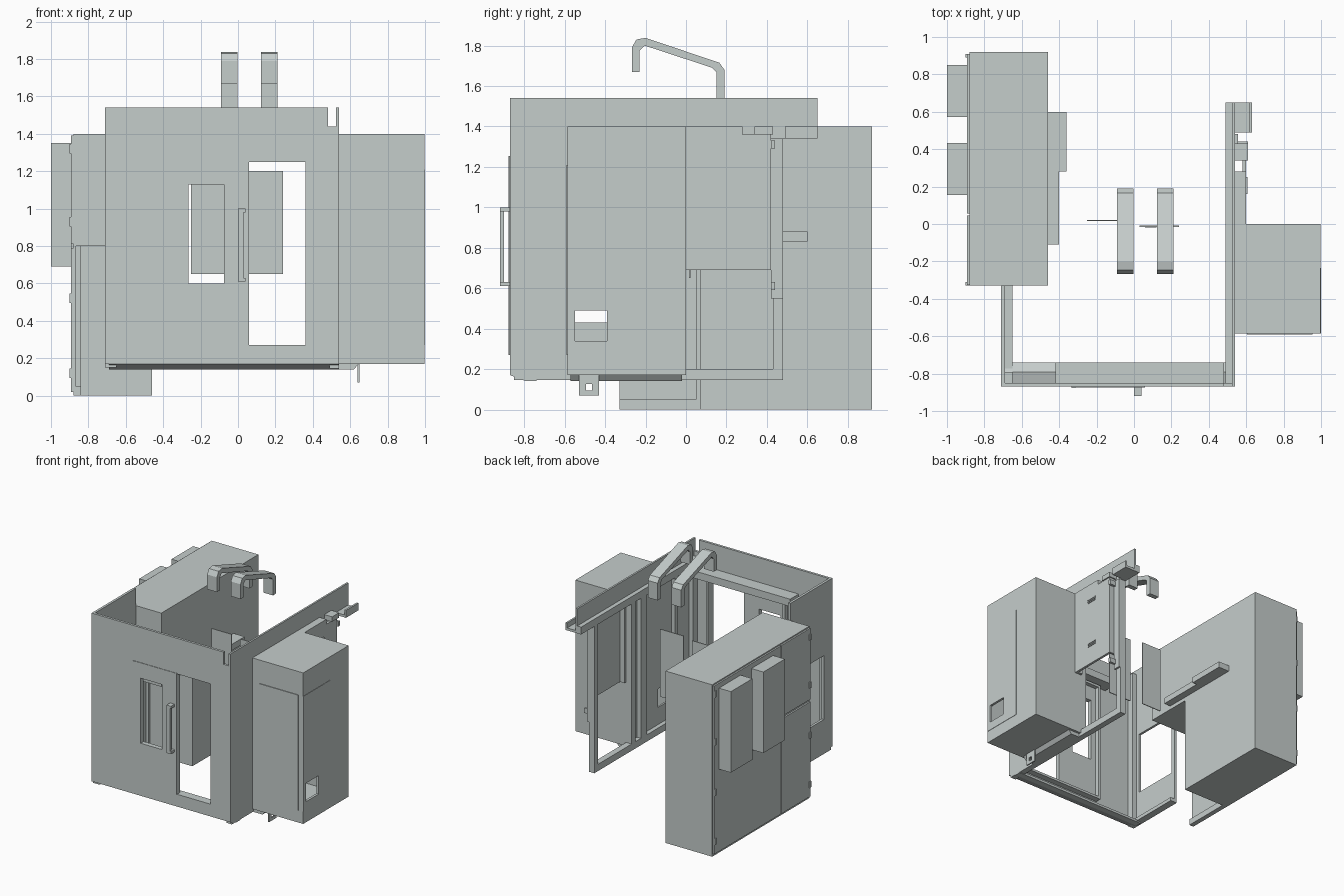
import bpy, bmesh
from mathutils import Vector

grey = bpy.data.materials.new("light_grey_paint")
grey.diffuse_color = (0.56, 0.61, 0.60, 1)


def finish(name, bm):
    bmesh.ops.recalc_face_normals(bm, faces=bm.faces)
    me = bpy.data.meshes.new(name)
    bm.to_mesh(me)
    bm.free()
    me.materials.append(grey)
    ob = bpy.data.objects.new(name, me)
    bpy.context.collection.objects.link(ob)
    return ob


def place(axis, w, u, v):
    """Point with w along the axis and u, v along the other two in x, y, z order."""
    p = [u, v]
    p.insert(axis, w)
    return Vector(p)


def prism(name, axis, w0, w1, pts):
    """Outline in the plane across an axis, extruded from w0 to w1."""
    bm = bmesh.new()
    f = bm.faces.new([bm.verts.new(place(axis, w0, u, v)) for u, v in pts])
    r = bmesh.ops.extrude_face_region(bm, geom=[f])
    bmesh.ops.translate(bm, vec=place(axis, w1 - w0, 0, 0),
                        verts=[g for g in r["geom"] if isinstance(g, bmesh.types.BMVert)])
    return finish(name, bm)


def box(name, x0, x1, y0, y1, z0, z1):
    return prism(name, 2, z0, z1, [(x0, y0), (x1, y0), (x1, y1), (x0, y1)])


def sheet(name, axis, w0, w1, outer, holes=()):
    """Rectangular plate (u0, u1, v0, v1) with rectangular holes or notches."""
    rects = [outer, *holes]
    us = sorted({u for r in rects for u in r[:2]})
    vs = sorted({v for r in rects for v in r[2:]})
    bm = bmesh.new()
    grid = {(u, v): bm.verts.new(place(axis, w0, u, v)) for u in us for v in vs}
    for a, b in zip(us, us[1:]):
        for c, d in zip(vs, vs[1:]):
            mu, mv = (a + b) / 2, (c + d) / 2
            if not any(h[0] < mu < h[1] and h[2] < mv < h[3] for h in holes):
                bm.faces.new([grid[a, c], grid[b, c], grid[b, d], grid[a, d]])
    bmesh.ops.delete(bm, geom=[v for v in bm.verts if not v.link_faces], context="VERTS")
    r = bmesh.ops.extrude_face_region(bm, geom=bm.faces[:])
    bmesh.ops.translate(bm, vec=place(axis, w1 - w0, 0, 0),
                        verts=[g for g in r["geom"] if isinstance(g, bmesh.types.BMVert)])
    return finish(name, bm)


# Electrical cabinet: L-shaped body with an open bay under its front part
prism("electrical_cabinet", 0, -0.88, -0.46,
      [(0.07, 0), (0.92, 0), (0.92, 1.4), (-0.33, 1.4), (-0.33, 0.8), (0.07, 0.8)])
box("bay_side_panel", -0.88, -0.865, -0.33, 0.07, 0, 0.8)
box("bay_bottom_rail", -0.865, -0.84, -0.33, 0.07, 0, 0.05)
box("bay_rear_rail", -0.865, -0.84, 0.05, 0.07, 0.05, 0.8)
for i, (y0, y1, z0, z1) in enumerate([(0.055, 0.91, 0.02, 1.39), (-0.325, 0.045, 0.81, 1.39),
                                      (-0.325, 0.045, 0.02, 0.79)]):
    box(f"cabinet_door_{i}", -0.893, -0.88, y0, y1, z0, z1)
for y in (-0.32, 0.9):
    for z in (0.12, 0.52, 0.93, 1.32):
        box("cabinet_hinge", -0.9, -0.88, y - 0.01, y + 0.01, z - 0.025, z + 0.025)
for y in (0.155, 0.573):
    box("cooling_unit", -1, -0.89, y, y + 0.278, 0.69, 1.35)
box("cabinet_shelf", -0.46, -0.40, -0.11, 0.6, 0.83, 0.88)
box("cabinet_shelf_bracket", -0.40, -0.36, 0.28, 0.6, 0.83, 0.88)

# Front wall with door opening, notched at the top right corner
sheet("front_wall", 1, -0.87, -0.85, (-0.71, 0.54, 0.17, 1.54),
      [(-0.31, 0.36, 0.27, 1.25), (0.48, 0.53, 1.44, 1.54)])
sheet("opening_lining", 1, -0.85, -0.80, (-0.33, 0.38, 0.25, 1.27), [(-0.31, 0.36, 0.27, 1.25)])
sheet("sliding_door", 1, -0.874, -0.835, (-0.335, 0.06, 0.27, 1.255), [(-0.265, -0.075, 0.60, 1.13)])
box("door_edge_strip", -0.335, -0.31, -0.877, -0.874, 0.27, 1.255)
box("door_track", -0.42, 0.48, -0.85, -0.74, 1.28, 1.34)
prism("front_sill", 0, -0.69, 0.54, [(-0.87, 0.17), (-0.79, 0.14), (-0.74, 0.14), (-0.74, 0.16), (-0.79, 0.19)])
box("corner_post", -0.69, -0.65, -0.85, -0.79, 0.17, 1.50)

# Door handle
box("handle_grip", 0.0, 0.03, -0.92, -0.9, 0.61, 1.0)
for z in (0.61, 0.98):
    box("handle_mount", 0.0, 0.04, -0.92, -0.87, z, z + 0.02)

# Left wall with window
sheet("left_wall", 0, -0.71, -0.69, (-0.87, -0.33, 0.17, 1.54), [(-0.76, -0.37, 0.43, 0.95)])
box("left_wall_sill", -0.71, -0.65, -0.85, -0.33, 0.15, 0.18)

# Right wall, L-shaped, with a top strip running further back
sheet("right_wall", 0, 0.525, 0.54, (-0.87, 0.65, 0.17, 1.54),
      [(0, 0.65, 0.17, 1.34), (-0.55, -0.39, 0.34, 0.49)])
for y0, y1 in ((-0.85, -0.79), (-0.6, -0.56), (-0.2, -0.12), (-0.05, 0.0)):
    box("right_wall_post", 0.49, 0.525, y0, y1, 0.17, 1.40)
box("right_wall_bottom_rail", 0.49, 0.54, -0.85, 0.48, 0.145, 0.20)
box("right_wall_top_rail", 0.49, 0.525, -0.85, 0.65, 1.34, 1.40)
box("rear_post", 0.49, 0.54, 0.43, 0.48, 0.15, 1.34)
box("rear_post_cover", 0.54, 0.555, 0.42, 0.48, 0.55, 1.34)
box("rear_bracket", 0.54, 0.63, 0.49, 0.65, 1.34, 1.36)
box("rear_bracket_lip", 0.615, 0.63, 0.49, 0.65, 1.34, 1.40)

# Rear side door above the open bay, with vents and hinges
sheet("side_door", 0, 0.58, 0.60, (0, 0.42, 0.69, 1.36))
box("side_door_top", 0.54, 0.60, 0, 0.28, 1.36, 1.40)
box("side_door_top_end", 0.54, 0.61, 0.34, 0.43, 1.36, 1.40)
for y in (0.0, 0.40):
    box("side_door_return", 0.54, 0.58, y, y + 0.02, 0.69, 1.36)
for z in (0.86, 1.253):
    for k in (-1, 0, 1):
        box("side_door_vent", 0.60, 0.606, 0.16, 0.25, z + k * 0.013 - 0.004, z + k * 0.013 + 0.004)
for z in (0.61, 1.31):
    box("side_door_hinge", 0.54, 0.61, 0.42, 0.44, z - 0.02, z + 0.02)

# Side housing, hollow, with a see-through window in its right face
sheet("housing_right", 0, 0.98, 0.997, (-0.585, 0, 0.17, 1.4), [(-0.55, -0.39, 0.34, 0.49)])
box("housing_front", 0.54, 0.98, -0.585, -0.57, 0.17, 1.4)
box("housing_back", 0.54, 0.98, -0.015, 0, 0.17, 1.4)
box("housing_top", 0.54, 0.98, -0.57, -0.015, 1.385, 1.4)
box("housing_bottom", 0.54, 0.98, -0.57, -0.015, 0.17, 0.185)
box("housing_front_door", 0.605, 0.955, -0.591, -0.585, 0.27, 1.21)
sheet("housing_side_door", 0, 0.997, 1.0, (-0.585, -0.235, 0.27, 1.21), [(-0.55, -0.39, 0.34, 0.49)])
prism("housing_skirt", 1, -0.57, -0.02, [(0.54, 0.14), (0.62, 0.14), (0.645, 0.17), (0.54, 0.17)])
sheet("foot_plate", 0, 0.64, 0.65, (-0.53, -0.43, 0.07, 0.17), [(-0.495, -0.465, 0.095, 0.125)])

# Two hooked ducts above the machine
hook = [(0.19, 1.54), (0.19, 1.68), (0.165, 1.715), (-0.20, 1.838), (-0.245, 1.83), (-0.268, 1.79),
        (-0.268, 1.67), (-0.23, 1.67), (-0.23, 1.775), (-0.205, 1.80), (0.13, 1.69), (0.15, 1.67), (0.15, 1.54)]
for x in (-0.09, 0.123):
    prism("hooked_duct", 0, x, x + 0.087, hook)

# Free-standing inner panels
box("inner_panel_left", -0.25, -0.07, 0.015, 0.022, 0.65, 1.20)
box("inner_panel_right", 0.03, 0.24, -0.015, -0.008, 0.65, 1.20)
box("inner_panel_plate", 0.06, 0.12, -0.02, -0.015, 0.82, 1.03)
